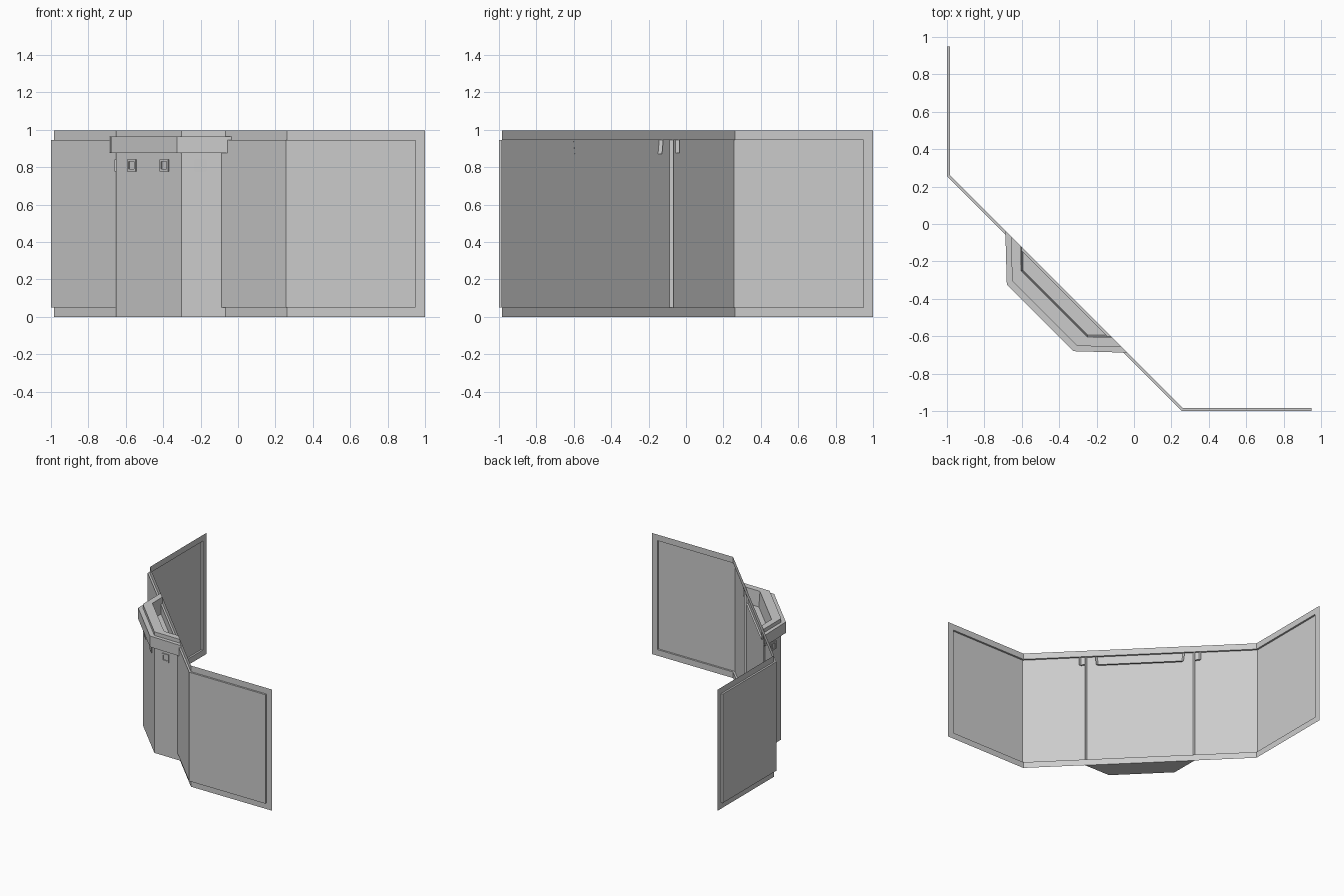
import bpy
import bmesh

old = bpy.data.objects.get("Cube")
if old:
    bpy.data.objects.remove(old, do_unlink=True)

grey = bpy.data.materials.new("wall grey")
COLOUR = (0.6, 0.6, 0.6, 1)
grey.diffuse_color = COLOUR
grey.use_nodes = True
grey.node_tree.nodes["Principled BSDF"].inputs["Base Color"].default_value = COLOUR

TOP = 0.995


def sheet(name, rows, closed_ends=()):
    """Skin consecutive rows of points; optionally close each chosen row as a face."""
    bm = bmesh.new()
    rings = [[bm.verts.new(p) for p in row] for row in rows]
    for low, high in zip(rings, rings[1:]):
        for i in range(len(low) - 1):
            bm.faces.new((low[i], low[i + 1], high[i + 1], high[i]))
    for k in closed_ends:
        bm.faces.new(rings[k] if k else rings[k][::-1])
    return finish(name, bm)


def finish(name, bm):
    mesh = bpy.data.meshes.new(name)
    bm.to_mesh(mesh)
    bm.free()
    mesh.materials.append(grey)
    obj = bpy.data.objects.new(name, mesh)
    bpy.context.collection.objects.link(obj)
    return obj


def mirrored(half):
    """Reflect a half plan across the diagonal x = y."""
    return half + [(y, x) for x, y in reversed(half)]


def at(plan, z):
    return [(x, y, z) for x, y in plan]


# Folded wall: border on the inner plane, panel pushed outward
border = mirrored([(-0.985, 1.0), (-0.985, 0.95), (-0.985, 0.262)])
rim = mirrored([(-0.985, 0.95), (-0.985, 0.262)])
panel = mirrored([(-1.0, 0.95), (-1.0, 0.256)])
for name, z_edge, z_rim in (("lower_border", 0, 0.05), ("upper_border", TOP, 0.945)):
    sheet(name, [at(border, z_edge), at(border, z_rim)])
    sheet(name + "_lip", [at(rim, z_rim), at(panel, z_rim)])
sheet("wall_panel", [at(panel, 0.05), at(panel, 0.945)])
for name, flip in (("right_end", False), ("left_end", True)):
    for part, points in (("border", ((-0.985, 1.0), (-0.985, 0.95))),
                         ("lip", ((-0.985, 0.95), (-1.0, 0.95)))):
        plan = [(y, x) if flip else (x, y) for x, y in points]
        sheet(name + "_" + part, [at(plan, 0.05), at(plan, 0.945)])

# Bay tower with a sunken balcony in its top
tower = mirrored([(-0.655, -0.068), (-0.653, -0.303)])
pit_top = mirrored([(-0.605, -0.118), (-0.603, -0.25)])
pit_floor = mirrored([(-0.595, -0.128), (-0.593, -0.247)])
sheet("bay_tower", [at(tower, 0), at(tower, TOP), at(pit_top, TOP),
                    at(pit_floor, 0.87)], closed_ends=(0, 3))

# Projecting belt around the tower top
belt = mirrored([(-0.688, -0.035), (-0.68, -0.325)])
sheet("tower_belt", [at(tower, 0.875), at(belt, 0.875),
                     at(belt, 0.965), at(tower, 0.965)])


# Small framed windows: raised surround with a sunken pane
def window(name, x, y, along, out):
    def ring(half, depth):
        return [(x + along[0] * s * half + out[0] * depth,
                 y + along[1] * s * half + out[1] * depth,
                 0.81 + t * half)
                for s, t in ((-1, -1), (1, -1), (1, 1), (-1, 1), (-1, -1))]
    bm = bmesh.new()
    loops = [ring(0.032, -0.002), ring(0.032, 0.008), ring(0.02, 0.008), ring(0.02, 0.001)]
    for a, b in zip(loops, loops[1:]):
        for i in range(4):
            bm.faces.new([bm.verts.new(p) for p in (a[i], a[i + 1], b[i + 1], b[i])])
    bm.faces.new([bm.verts.new(p) for p in loops[-1][:4]])
    bmesh.ops.remove_doubles(bm, verts=bm.verts, dist=0.0001)
    finish(name, bm)


D = 0.5 ** 0.5
window("front_window", -0.2, -0.653, (1, 0), (0, -1))
window("side_window", -0.653, -0.2, (0, -1), (-1, 0))
for name, x in (("diagonal_window_right", -0.565), ("diagonal_window_left", -0.391)):
    window(name, x, -0.956 - x, (D, -D), (-D, -D))
